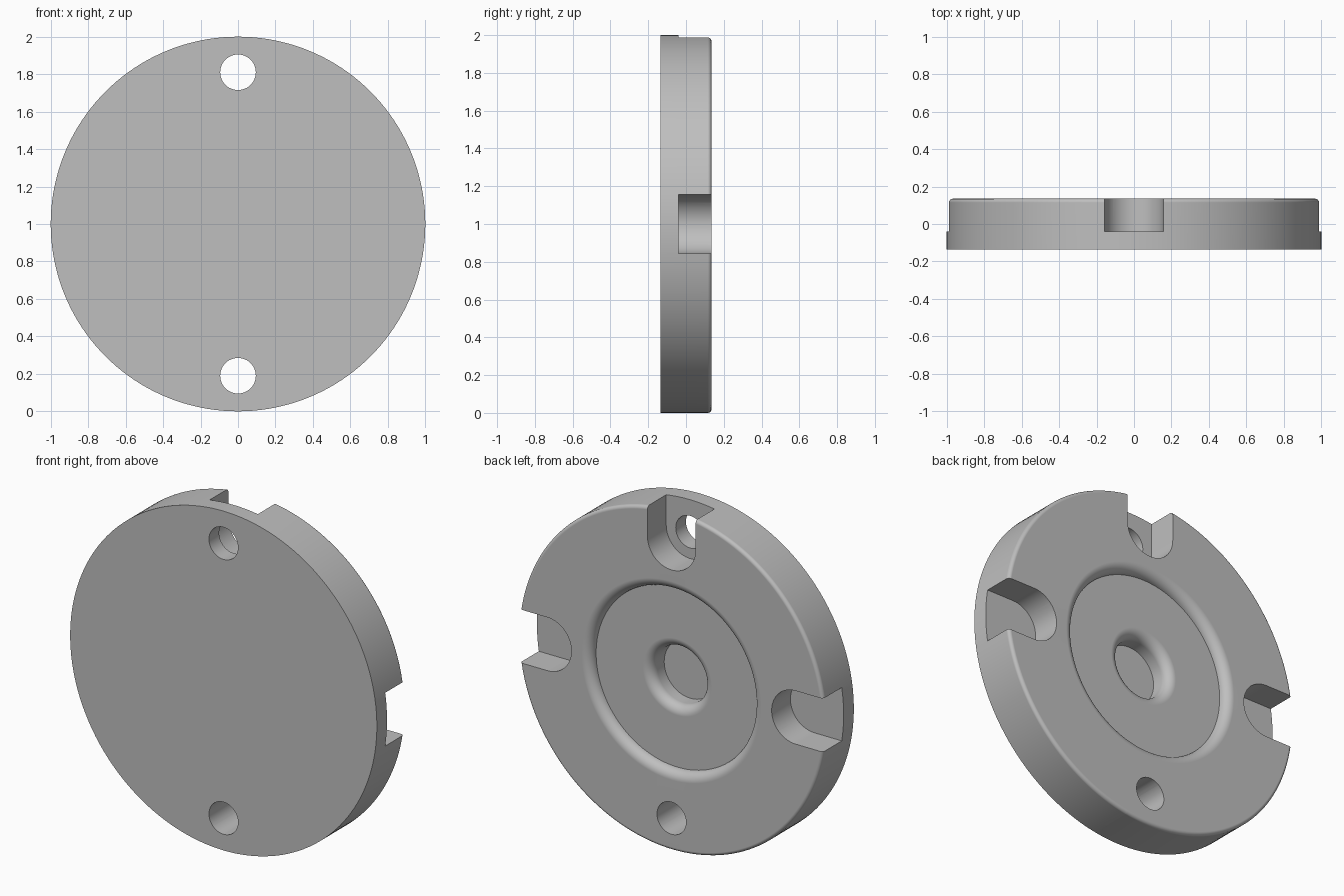
import bpy, bmesh
from math import sin, cos, pi, radians
from mathutils import Matrix, Vector

if "Cube" in bpy.data.objects:
    bpy.data.objects.remove(bpy.data.objects["Cube"], do_unlink=True)

FRONT, BACK = -0.135, 0.135      # faces of the plate
RECESS, POCKET = 0.08, -0.04     # depths of the shallow recess and of the pockets
CENTRE = Vector((0, 0, 1))
BOLT_R, HOLE_R, SLOT_R = 0.81, 0.095, 0.157

grey = bpy.data.materials.new("plain grey")
grey.use_nodes = True
grey.diffuse_color = (0.52, 0.52, 0.52, 1)
grey.node_tree.nodes["Principled BSDF"].inputs["Base Color"].default_value = grey.diffuse_color


def finish(bm, name):
    bmesh.ops.recalc_face_normals(bm, faces=bm.faces)
    mesh = bpy.data.meshes.new(name)
    bm.to_mesh(mesh)
    bm.free()
    mesh.materials.append(grey)
    obj = bpy.data.objects.new(name, mesh)
    bpy.context.collection.objects.link(obj)
    return obj


def fillet(r, y, radius, start, end, steps=8):
    """Arc in the (radius, depth) plane."""
    angles = [radians(start + (end - start) * i / steps) for i in range(steps + 1)]
    return [(r + radius * cos(a), y + radius * sin(a)) for a in angles]


def lathe(profile, name, steps=160):
    bm = bmesh.new()
    verts = [bm.verts.new((r, y, 1)) for r, y in profile]
    edges = [bm.edges.new(pair) for pair in zip(verts, verts[1:])]
    bmesh.ops.spin(bm, geom=verts + edges, cent=CENTRE, axis=(0, 1, 0),
                   angle=2 * pi, steps=steps, use_merge=False)
    bmesh.ops.remove_doubles(bm, verts=bm.verts, dist=1e-5)
    return finish(bm, name)


def prism(outline, y0, y1, turn, name):
    """Extrude an (x, z) outline along y, turned about the plate axis."""
    bm = bmesh.new()
    face = bm.faces.new([bm.verts.new((x, y0, z)) for x, z in outline])
    new = bmesh.ops.extrude_face_region(bm, geom=[face])["geom"]
    bmesh.ops.translate(bm, vec=(0, y1 - y0, 0),
                        verts=[v for v in new if isinstance(v, bmesh.types.BMVert)])
    bm.transform(Matrix.Translation(CENTRE) @ Matrix.Rotation(turn, 4, 'Y'))
    return finish(bm, name)


# Turned plate: rounded rim, recess with rounded lip, blind bore with rounded lip
lip = BACK - RECESS
rim = 0.02
profile = [(0, FRONT), (1, FRONT)]
profile += fillet(1 - rim, BACK - rim, rim, 0, 90, 6)
profile += fillet(0.53 + lip, RECESS, lip, 90, 180)
profile += fillet(0.17 + lip, RECESS - lip, lip, 90, 180)
profile += [(0.17, POCKET), (0, POCKET)]
plate = lathe(profile, "round_plate")

# Outlines of the open-ended pocket and of the bolt hole
slot = [(SLOT_R * cos(a), BOLT_R + SLOT_R * sin(a))
        for a in [pi + pi * i / 32 for i in range(33)]]
slot += [(SLOT_R, 1.2), (-SLOT_R, 1.2)]
hole = [(HOLE_R * cos(2 * pi * i / 48), BOLT_R + HOLE_R * sin(2 * pi * i / 48))
        for i in range(48)]

# Cut four pockets and four bolt holes
bpy.context.view_layer.objects.active = plate
plate.select_set(True)
for k in range(4):
    for outline, y0, name in ((slot, POCKET, "pocket_cutter"), (hole, -0.3, "hole_cutter")):
        cutter = prism(outline, y0, 0.3, k * pi / 2, name)
        cutter.hide_render = True
        cut = plate.modifiers.new(name, 'BOOLEAN')
        cut.operation, cut.solver, cut.object = 'DIFFERENCE', 'EXACT', cutter
        bpy.ops.object.modifier_apply(modifier=cut.name)
        bpy.data.objects.remove(cutter, do_unlink=True)

# Smooth curves, crisp edges, flat faces kept flat
bpy.ops.object.shade_smooth_by_angle(angle=radians(30))
flat = plate.modifiers.new("flat_faces", 'WEIGHTED_NORMAL')
flat.keep_sharp = True
